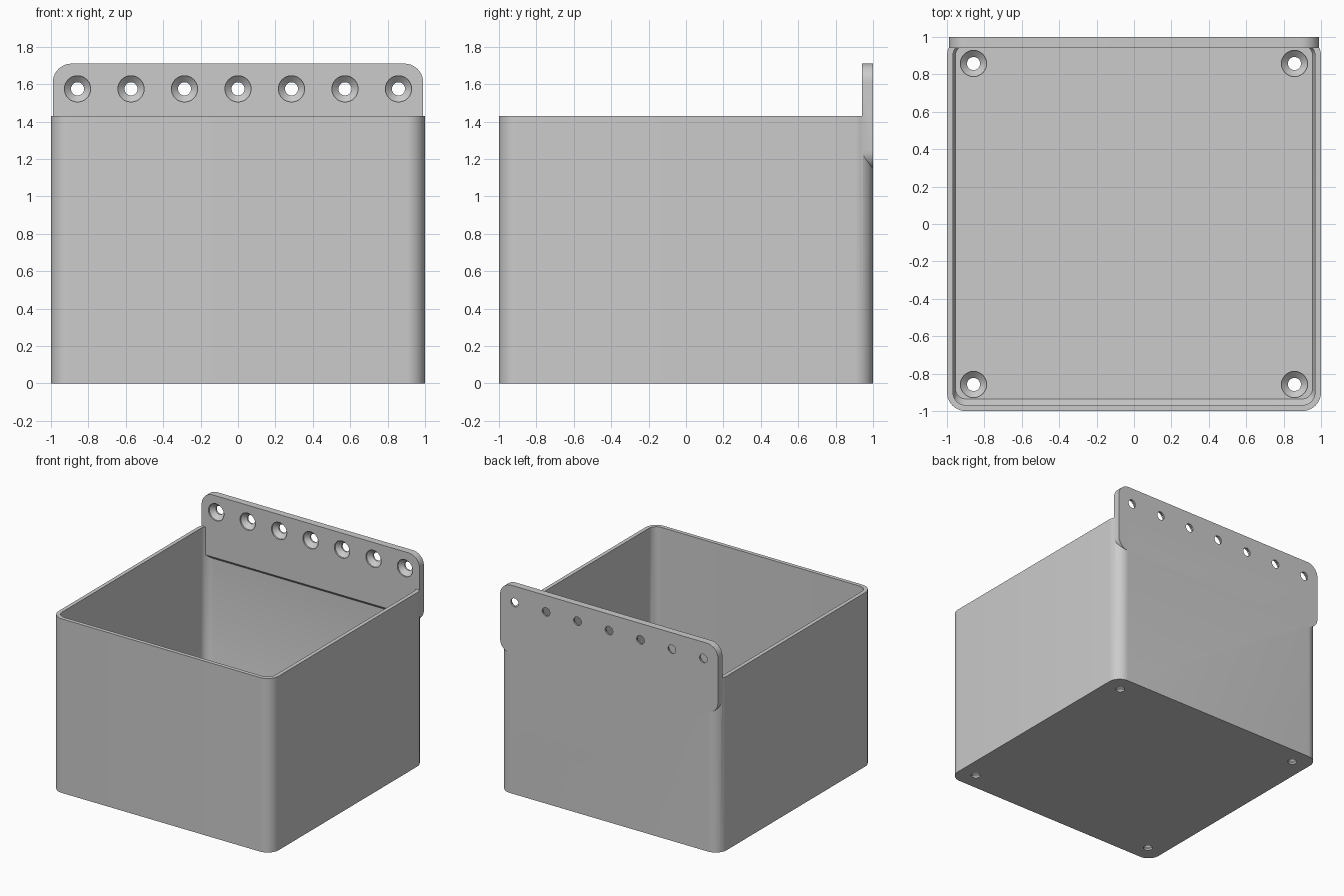
import bpy, bmesh
from math import pi, cos, sin
from mathutils import Vector, Matrix

if "Cube" in bpy.data.objects:
    bpy.data.objects.remove(bpy.data.objects["Cube"], do_unlink=True)

grey = bpy.data.materials.new("plain_grey")
grey.use_nodes = True
grey.diffuse_color = (0.6, 0.6, 0.6, 1)
grey.node_tree.nodes["Principled BSDF"].inputs["Base Color"].default_value = (0.6, 0.6, 0.6, 1)


def rounded_rect(x0, x1, y0, y1, r, steps=10):
    """Counter-clockwise outline with round corners."""
    corners = [(x1 - r, y1 - r), (x0 + r, y1 - r), (x0 + r, y0 + r), (x1 - r, y0 + r)]
    return [(cx + r * cos(q * pi / 2 + i * pi / 2 / steps),
             cy + r * sin(q * pi / 2 + i * pi / 2 / steps))
            for q, (cx, cy) in enumerate(corners) for i in range(steps + 1)]


def loft(bm, rings):
    """Skin a closed solid through matching rings of points."""
    loops = [[bm.verts.new(p) for p in ring] for ring in rings]
    n = len(loops[0])
    for a, b in zip(loops, loops[1:]):
        for i in range(n):
            j = (i + 1) % n
            bm.faces.new((a[i], a[j], b[j], b[i]))
    bm.faces.new(loops[0][::-1])
    bm.faces.new(loops[-1])


def finish(bm, name):
    bmesh.ops.recalc_face_normals(bm, faces=bm.faces)
    mesh = bpy.data.meshes.new(name)
    bm.to_mesh(mesh)
    bm.free()
    mesh.materials.append(grey)
    obj = bpy.data.objects.new(name, mesh)
    bpy.context.collection.objects.link(obj)
    return obj


def boolean(target, tool, operation):
    """Apply a boolean and discard its tool."""
    mod = target.modifiers.new(operation.title(), "BOOLEAN")
    mod.operation, mod.object, mod.solver = operation, tool, "EXACT"
    bpy.context.view_layer.objects.active = target
    bpy.ops.object.modifier_apply(modifier=mod.name)
    bpy.data.objects.remove(tool, do_unlink=True)


# Open box with thin walls and a small slope along the floor edge
RIM, FLOOR = 1.43, 0.06


def ring(half, r, z, front=None):
    return [(x, y, z) for x, y in rounded_rect(-half, half, -(front or half), half, r)]


bm = bmesh.new()
loft(bm, [ring(1, 0.1, 0), ring(1, 0.1, RIM), ring(0.968, 0.068, RIM),
          ring(0.968, 0.068, FLOOR + 0.04), ring(0.955, 0.055, FLOOR, 0.935)])
storage_bin = finish(bm, "storage_bin")

# Mounting plate at the back, its lower inside edge sloped into the wall
FRONT, BACK = 0.942, 1.0
outline = rounded_rect(-0.99, 0.99, 1.145, 1.71, 0.1)
bm = bmesh.new()
loft(bm, [[(x, y, z) for x, z in outline] for y in (FRONT, BACK)])
bmesh.ops.recalc_face_normals(bm, faces=bm.faces)
cut = bmesh.ops.bisect_plane(bm, geom=bm.verts[:] + bm.edges[:] + bm.faces[:],
                             plane_co=(0, FRONT, 1.2), plane_no=(0, -1, -1), clear_outer=True)
edges = [e for e in cut["geom_cut"] if isinstance(e, bmesh.types.BMEdge)]
bmesh.ops.holes_fill(bm, edges=edges)
boolean(storage_bin, finish(bm, "mounting_plate"), "UNION")


# Countersunk screw holes: straight bore, cone, short straight mouth
def screw_cutter(bm, place):
    profile = [(0.035, -0.1), (0.035, -0.045), (0.07, -0.012), (0.07, 0.02)]
    rings = [[place @ Vector((r * cos(i * pi / 16), r * sin(i * pi / 16), z))
              for i in range(32)] for r, z in profile]
    loft(bm, rings)


bm = bmesh.new()
for i in range(-3, 4):
    screw_cutter(bm, Matrix.Translation((i * 0.286, FRONT, 1.575)) @ Matrix.Rotation(pi / 2, 4, "X"))
for x in (-0.858, 0.858):
    for y in (-0.858, 0.858):
        screw_cutter(bm, Matrix.Translation((x, y, FLOOR)))
boolean(storage_bin, finish(bm, "screw_cutters"), "DIFFERENCE")

# Smooth rounds, crisp edges
bpy.ops.object.select_all(action="DESELECT")
storage_bin.select_set(True)
bpy.context.view_layer.objects.active = storage_bin
bpy.ops.object.shade_smooth_by_angle(angle=pi / 6)
